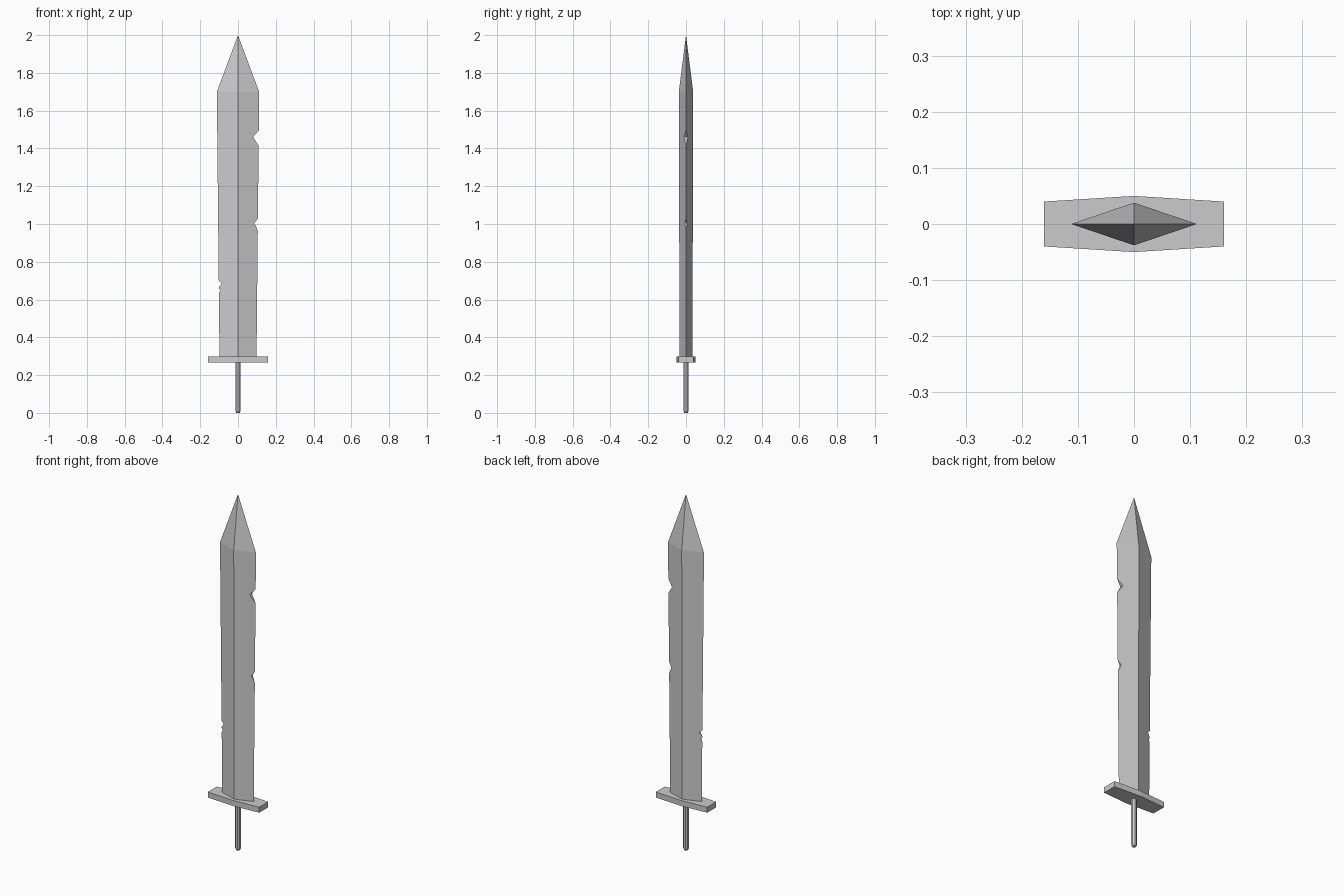
import bpy, bmesh, math

if "Cube" in bpy.data.objects:
    bpy.data.objects.remove(bpy.data.objects["Cube"])


def loft(name, rings):
    """Skin a list of equal-length vertex rings and cap both ends."""
    bm = bmesh.new()
    loops = [[bm.verts.new(p) for p in ring] for ring in rings]
    n = len(loops[0])
    for a, b in zip(loops, loops[1:]):
        for i in range(n):
            j = (i + 1) % n
            bm.faces.new((a[i], a[j], b[j], b[i]))
    bm.faces.new(loops[0][::-1])
    bm.faces.new(loops[-1])
    bmesh.ops.remove_doubles(bm, verts=bm.verts, dist=1e-4)
    bmesh.ops.recalc_face_normals(bm, faces=bm.faces)
    mesh = bpy.data.meshes.new(name)
    bm.to_mesh(mesh)
    bm.free()
    obj = bpy.data.objects.new(name, mesh)
    bpy.context.collection.objects.link(obj)
    return obj


def diamond(w, t, z):
    return [(w, 0, z), (0, t, z), (-w, 0, z), (0, -t, z)]


def octagon(r, z):
    return [(r * math.cos(math.pi * (k + 0.5) / 4), r * math.sin(math.pi * (k + 0.5) / 4), z)
            for k in range(8)]


# Blade: diamond section, widening slightly to the shoulder, then the point
blade = loft("blade", [diamond(0.098, 0.034, 0.29), diamond(0.112, 0.038, 1.70),
                       diamond(0.00001, 0.00001, 2.0)])

# Battle-worn nicks: side, depth x, edge x, low z, deepest z, high z
nicks = [(1, 0.080, 0.109, 1.415, 1.460, 1.495),
         (1, 0.087, 0.105, 0.965, 1.005, 1.030),
         (-1, 0.085, 0.102, 0.665, 0.685, 0.700),
         (-1, 0.093, 0.1015, 0.635, 0.648, 0.660)]
for side, xin, xe, z0, zm, z1 in nicks:
    k = 0.2 / (xe - xin)
    tri = [(xin, zm), (xin + 0.2, zm + (z0 - zm) * k), (xin + 0.2, zm + (z1 - zm) * k)]
    cutter = loft("nick_cutter", [[(side * x, y, z) for x, z in tri] for y in (-0.1, 0.1)])
    cutter.hide_render = True
    mod = blade.modifiers.new("nick", 'BOOLEAN')
    mod.operation = 'DIFFERENCE'
    mod.solver = 'EXACT'
    mod.object = cutter
    bpy.context.view_layer.objects.active = blade
    bpy.ops.object.modifier_apply(modifier=mod.name)
    bpy.data.objects.remove(cutter)

# Crossguard: flat bar, deeper in the middle
guard = [(0.16, -0.04), (0.16, 0.04), (0, 0.05), (-0.16, 0.04), (-0.16, -0.04), (0, -0.05)]
loft("crossguard", [[(x, y, z) for x, y in guard] for z in (0.267, 0.298)])

# Grip: thin eight-sided rod with a chamfered end
loft("grip", [octagon(0.010, 0), octagon(0.0145, 0.01), octagon(0.0145, 0.275)])
